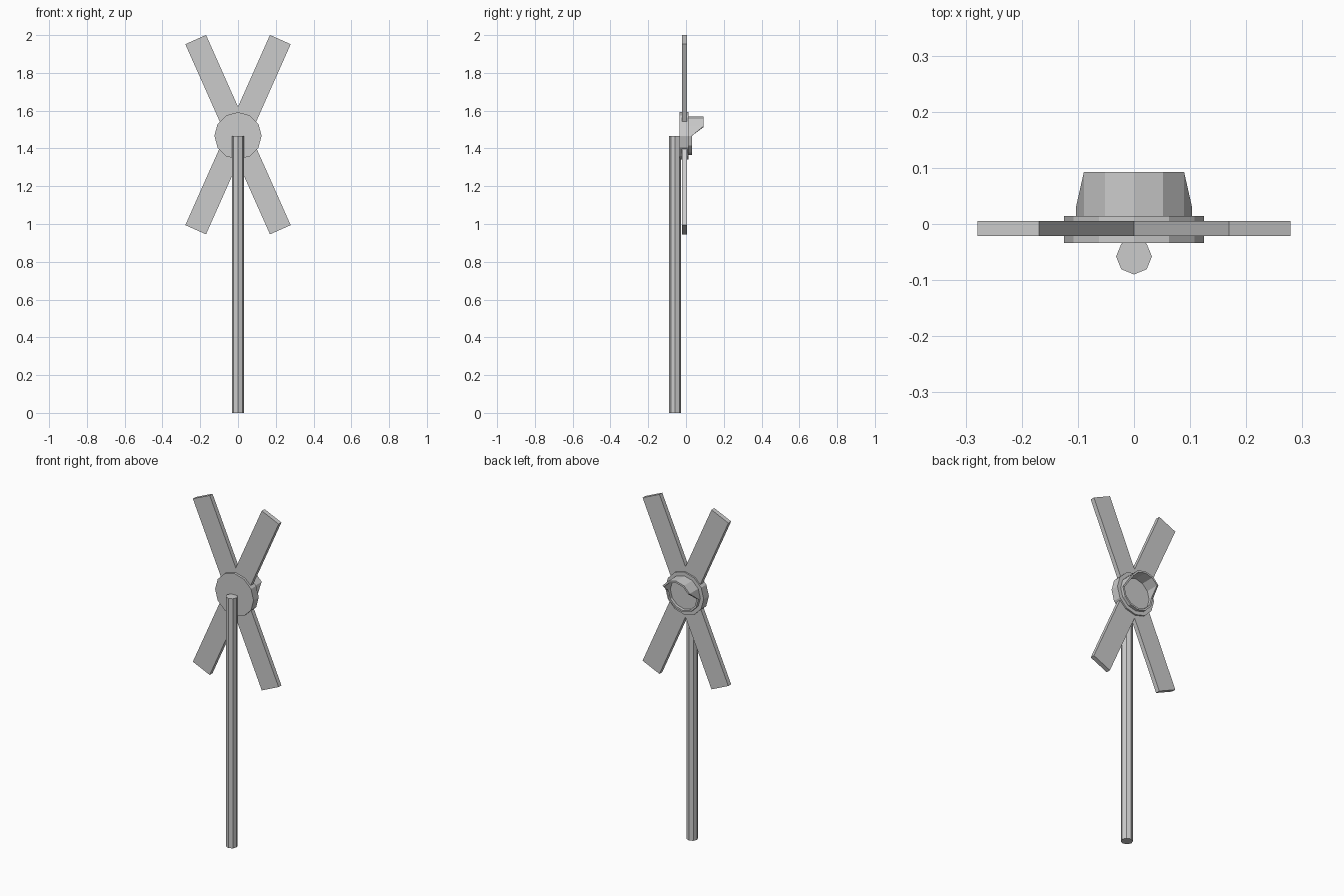
import bpy, bmesh
from math import sin, cos, pi, radians

if "Cube" in bpy.data.objects:
    bpy.data.objects.remove(bpy.data.objects["Cube"])

HUB_Z = 1.467


def cylinder(name, radius, depth, sides, loc, rot=(0, 0, 0)):
    bpy.ops.mesh.primitive_cylinder_add(vertices=sides, radius=radius, depth=depth,
                                        location=loc, rotation=rot)
    bpy.context.object.name = name
    return bpy.context.object


# Pole: octagonal post standing in front of the lamp disc
cylinder("pole", 0.032, HUB_Z, 8, (0, -0.058, HUB_Z / 2))

# Crossed boards, one mirrored from the other
for side, name in ((1, "cross_board_right"), (-1, "cross_board_left")):
    bpy.ops.mesh.primitive_cube_add(size=1, location=(0, -0.008, 1.473),
                                    rotation=(0, side * radians(24), 0))
    board = bpy.context.object
    board.name = name
    board.scale = (0.12, 0.026, 1.102)

# Round backing plate of the lamp
cylinder("lamp_plate", 0.125, 0.048, 12, (0, -0.010, HUB_Z), (pi / 2, 0, 0))

# Lamp visor: twelve-sided hood, long over the top and short underneath
bm = bmesh.new()
SIDES = 12
rings = []
for i in range(SIDES):
    a = 2 * pi * i / SIDES
    tip = 0.093 if cos(a) > 0.4 else 0.032
    section = [(0.103, 0.012), (0.103, tip), (0.092, tip), (0.092, 0.012)]
    rings.append([bm.verts.new((r * sin(a), y, HUB_Z + r * cos(a))) for r, y in section])
for i in range(SIDES):
    p, q = rings[i], rings[(i + 1) % SIDES]
    for k in range(4):
        n = (k + 1) % 4
        bm.faces.new((p[k], p[n], q[n], q[k]))
bmesh.ops.recalc_face_normals(bm, faces=bm.faces)
mesh = bpy.data.meshes.new("lamp_visor")
bm.to_mesh(mesh)
bm.free()
bpy.context.collection.objects.link(bpy.data.objects.new("lamp_visor", mesh))
